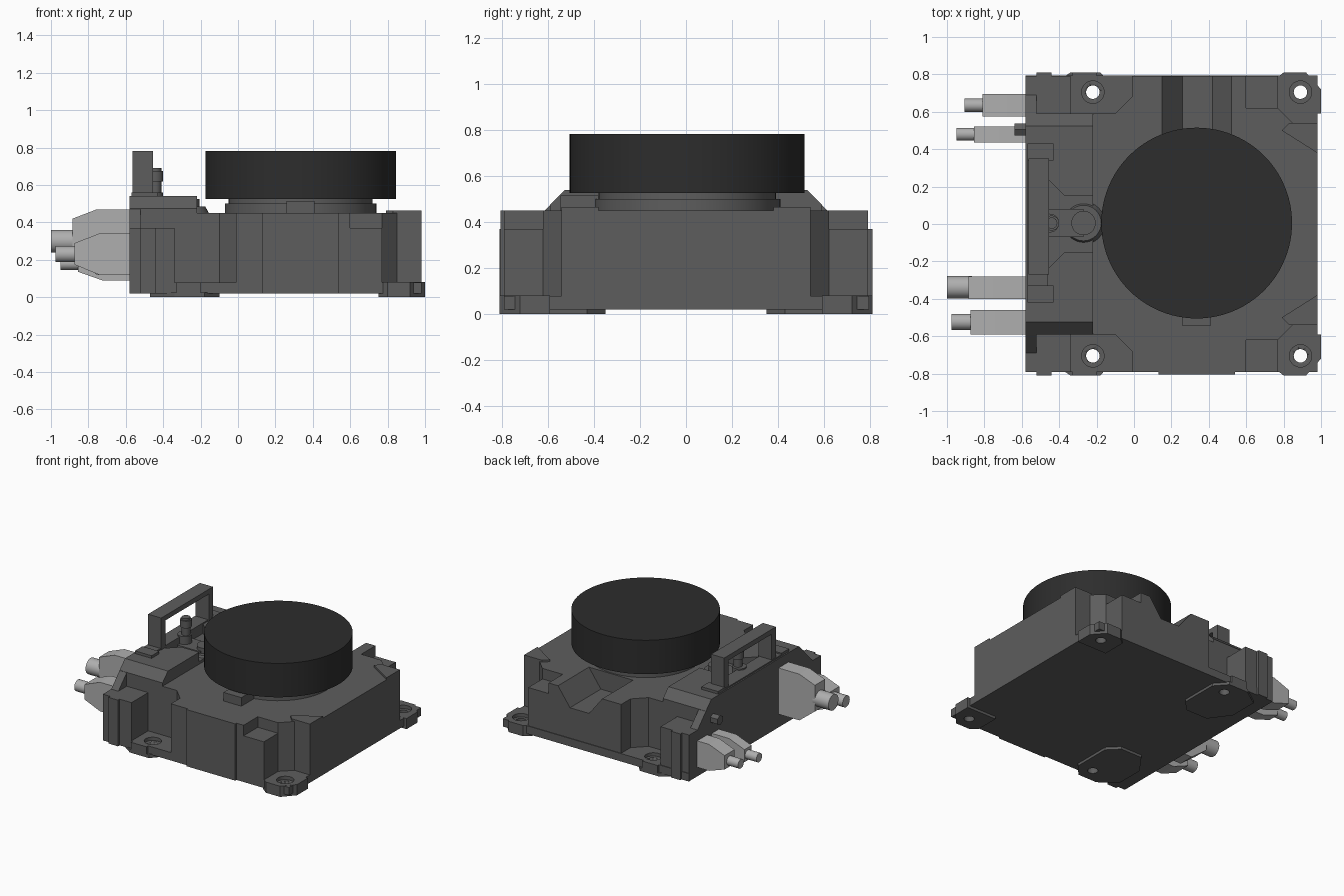
import bpy, bmesh, math
from mathutils import Vector

cube = bpy.data.objects.get("Cube")
if cube:
    bpy.data.objects.remove(cube, do_unlink=True)


def material(name, value):
    m = bpy.data.materials.new(name)
    m.use_nodes = True
    color = (value, value, value, 1)
    m.diffuse_color = color
    m.node_tree.nodes["Principled BSDF"].inputs["Base Color"].default_value = color
    return m


HOUSING = material("dark grey housing", 0.11)
BLACK = material("black cover", 0.026)
LIGHT = material("light grey plug", 0.43)


def prism(name, pts, lo, hi, mat=HOUSING, axis="z"):
    """Extrude a 2D outline along an axis (z: xy outline, x: yz, y: xz)."""
    place = {"z": lambda a, b, t: (a, b, t),
             "x": lambda a, b, t: (t, a, b),
             "y": lambda a, b, t: (a, t, b)}[axis]
    bm = bmesh.new()
    low = [bm.verts.new(place(a, b, lo)) for a, b in pts]
    high = [bm.verts.new(place(a, b, hi)) for a, b in pts]
    bm.faces.new(low)
    bm.faces.new(high)
    for i in range(len(pts)):
        j = (i + 1) % len(pts)
        bm.faces.new((low[i], low[j], high[j], high[i]))
    bmesh.ops.recalc_face_normals(bm, faces=bm.faces)
    mesh = bpy.data.meshes.new(name)
    bm.to_mesh(mesh)
    bm.free()
    ob = bpy.data.objects.new(name, mesh)
    bpy.context.collection.objects.link(ob)
    mesh.materials.append(mat)
    return ob


def box(name, x0, x1, y0, y1, z0, z1, mat=HOUSING):
    return prism(name, [(x0, y0), (x1, y0), (x1, y1), (x0, y1)], z0, z1, mat)


def rod(name, start, end, r, mat=HOUSING, sides=32, r2=None):
    a, b = Vector(start), Vector(end)
    bm = bmesh.new()
    bmesh.ops.create_cone(bm, cap_ends=True, segments=sides, radius1=r,
                          radius2=r if r2 is None else r2, depth=(b - a).length)
    mesh = bpy.data.meshes.new(name)
    bm.to_mesh(mesh)
    bm.free()
    ob = bpy.data.objects.new(name, mesh)
    bpy.context.collection.objects.link(ob)
    ob.location = (a + b) / 2
    ob.rotation_euler = (b - a).to_track_quat("Z", "Y").to_euler()
    mesh.materials.append(mat)
    bpy.ops.object.select_all(action="DESELECT")
    ob.select_set(True)
    bpy.context.view_layer.objects.active = ob
    if sides > 8:
        bpy.ops.object.shade_smooth_by_angle(angle=math.radians(35))
    return ob


def cut(target, cutter):
    mod = target.modifiers.new("cut", "BOOLEAN")
    mod.operation, mod.solver, mod.object = "DIFFERENCE", "EXACT", cutter
    bpy.context.view_layer.update()
    bpy.context.view_layer.objects.active = target
    bpy.ops.object.modifier_apply(modifier=mod.name)
    bpy.data.objects.remove(cutter, do_unlink=True)


def mirrored(half):
    return half + [(x, -y) for x, y in reversed(half)]


def drill(target, x, y, bore_z):
    """Through hole with a wider counterbore above it."""
    cut(target, rod("drill", (x, y, -0.1), (x, y, 0.3), 0.036))
    cut(target, rod("bore", (x, y, bore_z), (x, y, 0.3), 0.06))


# Main housing with corner pockets and a valley in the back of its top
housing = prism("housing", mirrored([
    (-0.58, 0.59), (-0.1, 0.59), (-0.01, 0.68), (-0.01, 0.79), (0.6, 0.79),
    (0.6, 0.62), (0.77, 0.62), (0.85, 0.54), (0.98, 0.54)]), 0.08, 0.45)
cut(housing, prism("valley", [(0.13, 0.48), (0.15, 0.45), (0.26, 0.31), (0.42, 0.31),
                              (0.52, 0.45), (0.54, 0.48)], 0.42, 0.9, axis="y"))
floor = box("base_floor", -0.58, 0.98, -0.79, 0.795, 0.02, 0.08)

for side, label in ((1, "back"), (-1, "front")):
    def span(a, b):
        return min(a * side, b * side), max(a * side, b * side)

    # Lower steps beside the pockets
    box(label + "_plug_step", -0.58, -0.34, *span(0.59, 0.79), 0.08, 0.37)
    box(label + "_corner_step", 0.6, 0.77, *span(0.62, 0.79), 0.08, 0.37)
    box(label + "_side_rib", -0.52, -0.44, *span(0.79, 0.81), 0.02, 0.37)

    # Sloped cheek at the plug side
    prism(label + "_sloped_cheek", [(0.5 * side, 0.37), (0.69 * side, 0.37),
                                    (0.525 * side, 0.54), (0.5 * side, 0.54)],
          -0.58, -0.52, axis="x")

    # Thin raised wedge on the top
    prism(label + "_top_wedge", [(0.98, 0.54 * side), (0.83, 0.54 * side),
                                 (0.79, 0.5 * side), (0.98, 0.38 * side)], 0.45, 0.465)

    # Bolt flange, pad and holes
    flange = prism(label + "_bolt_flange", [
        (0.75, 0.59 * side), (1, 0.59 * side), (1, 0.72 * side),
        (0.92, 0.81 * side), (0.8, 0.81 * side), (0.75, 0.77 * side)], 0, 0.081)
    pad = prism(label + "_foot_pad", [
        (-0.47, 0.5 * side), (-0.36, 0.35 * side), (-0.18, 0.35 * side), (-0.1, 0.43 * side),
        (-0.1, 0.72 * side), (-0.18, 0.81 * side), (-0.34, 0.81 * side),
        (-0.47, 0.72 * side)], 0, 0.025)
    box(label + "_pad_lip", -0.33, -0.2, *span(0.78, 0.81), 0.02, 0.08)
    for part, x in ((flange, 0.89), (floor, 0.89), (pad, -0.22), (floor, -0.22)):
        drill(part, x, 0.705 * side, 0.055)

# Raised bridge at the plug side, with a recess around the post
bridge = prism("raised_bridge", [(-0.59, 0.44), (-0.59, 0.475), (-0.525, 0.54), (0.525, 0.54),
                                 (0.59, 0.475), (0.59, 0.44)], -0.58, -0.22, axis="x")
cut(bridge, prism("recess", mirrored([(-0.46, 0.24), (-0.37, 0.15), (-0.2, 0.15)]), 0.47, 0.7))

# Front panel and stop block
box("front_panel", 0.13, 0.54, -0.805, -0.78, 0.02, 0.45)
box("stop_block", 0.26, 0.41, -0.545, -0.38, 0.44, 0.515)

# Turntable
cx, cy = 0.335, 0.005
rod("turntable_collar", (cx, cy, 0.44), (cx, cy, 0.5), 0.405, sides=64)
rod("turntable_neck", (cx, cy, 0.5), (cx, cy, 0.53), 0.385, sides=64)
rod("turntable_disc", (cx, cy, 0.525), (cx, cy, 0.782), 0.51, BLACK, sides=96)

# Post, release knob and their seats
rod("post_seat", (-0.27, 0.005, 0.44), (-0.27, 0.005, 0.485), 0.12, r2=0.095)
rod("post_cap", (-0.27, 0.005, 0.48), (-0.27, 0.005, 0.525), 0.065)
box("post_link", -0.46, -0.27, -0.07, 0.08, 0.46, 0.5)
rod("knob_stem", (-0.44, 0.005, 0.46), (-0.44, 0.005, 0.69), 0.03)
rod("knob_collar", (-0.45, 0.005, 0.5), (-0.45, 0.005, 0.56), 0.05)
rod("knob_head", (-0.44, 0.005, 0.62), (-0.44, 0.005, 0.675), 0.04)

# Carry handle and its clips
prism("handle", [(-0.27, 0.53), (-0.27, 0.782), (0.35, 0.782), (0.35, 0.53), (0.3, 0.53),
                 (0.3, 0.745), (-0.22, 0.745), (-0.22, 0.53)], -0.565, -0.455, axis="x")
for y in (-0.42, 0.34):
    box("handle_clip", -0.57, -0.43, y, y + 0.09, 0.53, 0.56)
box("handle_rail", -0.57, -0.46, -0.42, 0.43, 0.53, 0.55)

# Hexagonal breather
rod("hex_breather", (-0.64, 0.505, 0.39), (-0.57, 0.505, 0.39), 0.037, sides=6)


def plug(name, y0, y1, tip, z_low, z_high, cable_y, cable_z, r, end):
    """Tapered plug body with a cable stub."""
    taper = tip + 0.13
    prism(name + "_plug", [(-0.575, z_low), (taper, z_low), (tip, cable_z - r * 1.3),
                           (tip, z_high - 0.05), (taper, z_high), (-0.575, z_high)],
          y0, y1, LIGHT, axis="y")
    rod(name + "_cable", (end, cable_y, cable_z), (tip + 0.02, cable_y, cable_z), r, LIGHT)


plug("rear_signal", 0.575, 0.695, -0.81, 0.09, 0.29, 0.635, 0.18, 0.035, -0.905)
plug("inner_signal", 0.435, 0.52, -0.855, 0.09, 0.28, 0.48, 0.18, 0.034, -0.95)
plug("main_power", -0.4, -0.28, -0.885, 0.12, 0.47, -0.338, 0.3, 0.06, -1.0)
plug("front_power", -0.59, -0.46, -0.873, 0.12, 0.34, -0.523, 0.23, 0.043, -0.977)
